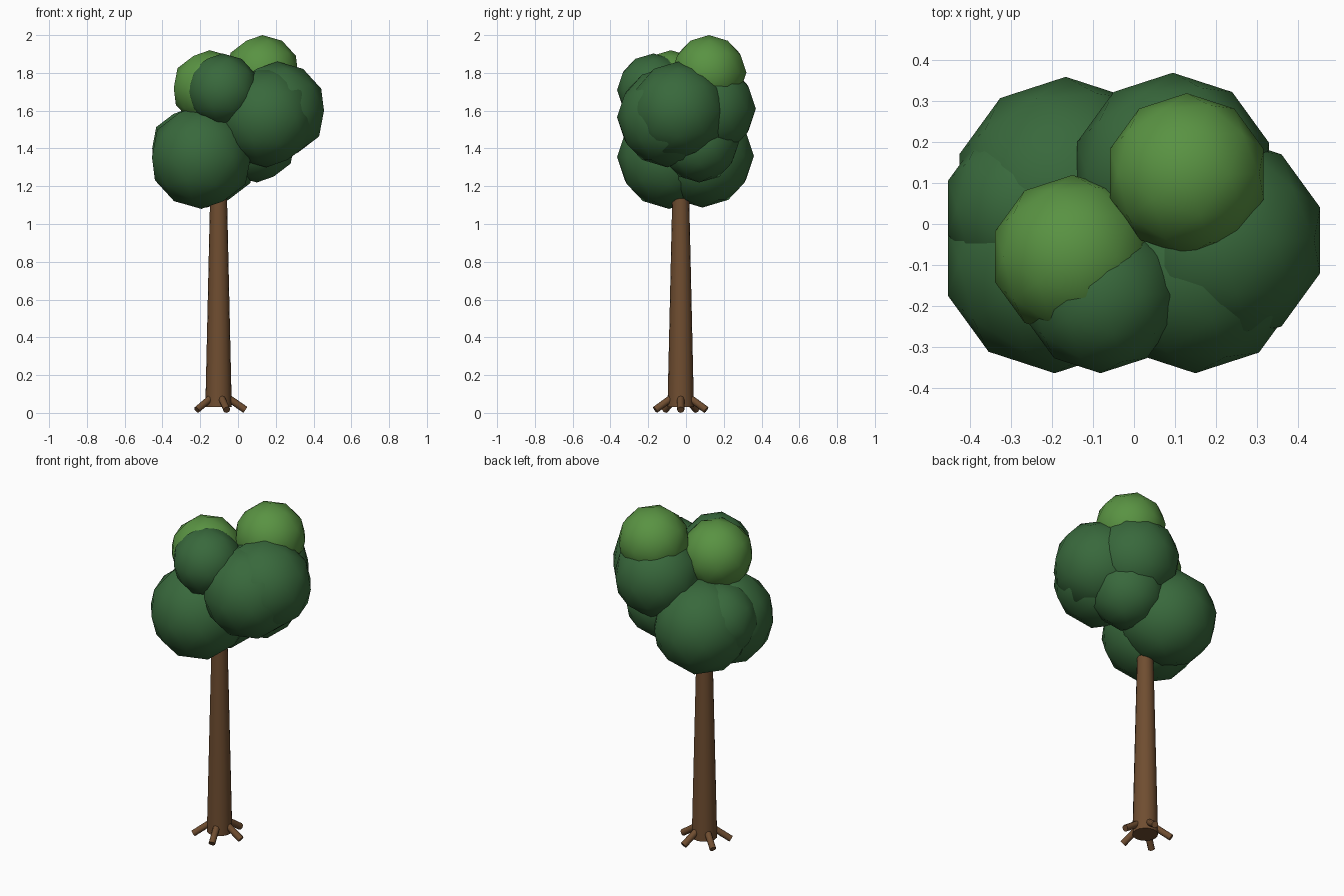
import bpy
import math
from mathutils import Vector

default = bpy.data.objects.get("Cube")
if default:
    bpy.data.objects.remove(default, do_unlink=True)


def material(name, rgb):
    m = bpy.data.materials.new(name)
    m.use_nodes = True
    m.diffuse_color = (*rgb, 1)
    node = next(n for n in m.node_tree.nodes if n.type == 'BSDF_PRINCIPLED')
    node.inputs["Base Color"].default_value = (*rgb, 1)
    return m


bark = material("bark brown", (0.16, 0.075, 0.03))
dark_leaf = material("dark leaf green", (0.04, 0.14, 0.045))
light_leaf = material("light leaf green", (0.10, 0.29, 0.055))


def finish(name, mat):
    ob = bpy.context.object
    ob.name = name
    ob.data.materials.append(mat)
    bpy.ops.object.shade_smooth_by_angle(angle=math.radians(50))
    return ob


def limb(name, start, end, r_start, r_end, sides):
    """Tapered round limb running between two points."""
    start, end = Vector(start), Vector(end)
    axis = end - start
    bpy.ops.mesh.primitive_cone_add(vertices=sides, radius1=r_start, radius2=r_end,
                                    depth=axis.length, location=(start + end) / 2)
    bpy.context.object.rotation_euler = axis.to_track_quat('Z', 'Y').to_euler()
    return finish(name, bark)


def leaf_ball(name, centre, radius, mat):
    bpy.ops.mesh.primitive_ico_sphere_add(subdivisions=2, radius=radius, location=centre)
    return finish(name, mat)


# Trunk
TX, TY = -0.103, -0.028
limb("trunk", (TX, TY, 0.03), (TX, TY, 1.22), 0.07, 0.043, 16)

# Five roots spreading evenly from the foot of the trunk
for i in range(5):
    a = math.tau * i / 5
    c, s = math.cos(a), math.sin(a)
    limb(f"root_{i + 1}", (TX + 0.045 * c, TY + 0.045 * s, 0.083),
         (TX + 0.142 * c, TY + 0.142 * s, 0.016), 0.019, 0.019, 8)

# Crown: overlapping leaf balls
crown = [
    ("lower_front_leaves", (-0.194, -0.09, 1.355), 0.275, dark_leaf),
    ("lower_back_leaves", (-0.167, 0.087, 1.36), 0.273, dark_leaf),
    ("lower_side_leaves", (-0.25, 0.04, 1.40), 0.215, dark_leaf),
    ("lower_inner_leaves", (0.10, 0.07, 1.43), 0.21, dark_leaf),
    ("middle_front_leaves", (0.15, -0.10, 1.565), 0.265, dark_leaf),
    ("middle_side_leaves", (0.208, -0.04, 1.60), 0.26, dark_leaf),
    ("middle_back_leaves", (0.095, 0.123, 1.61), 0.247, dark_leaf),
    ("upper_front_leaves", (-0.082, -0.172, 1.71), 0.193, dark_leaf),
    ("upper_side_leaves", (-0.15, -0.08, 1.72), 0.20, light_leaf),
    ("top_leaves", (0.129, 0.122, 1.802), 0.198, light_leaf),
]
for part in crown:
    leaf_ball(*part)
